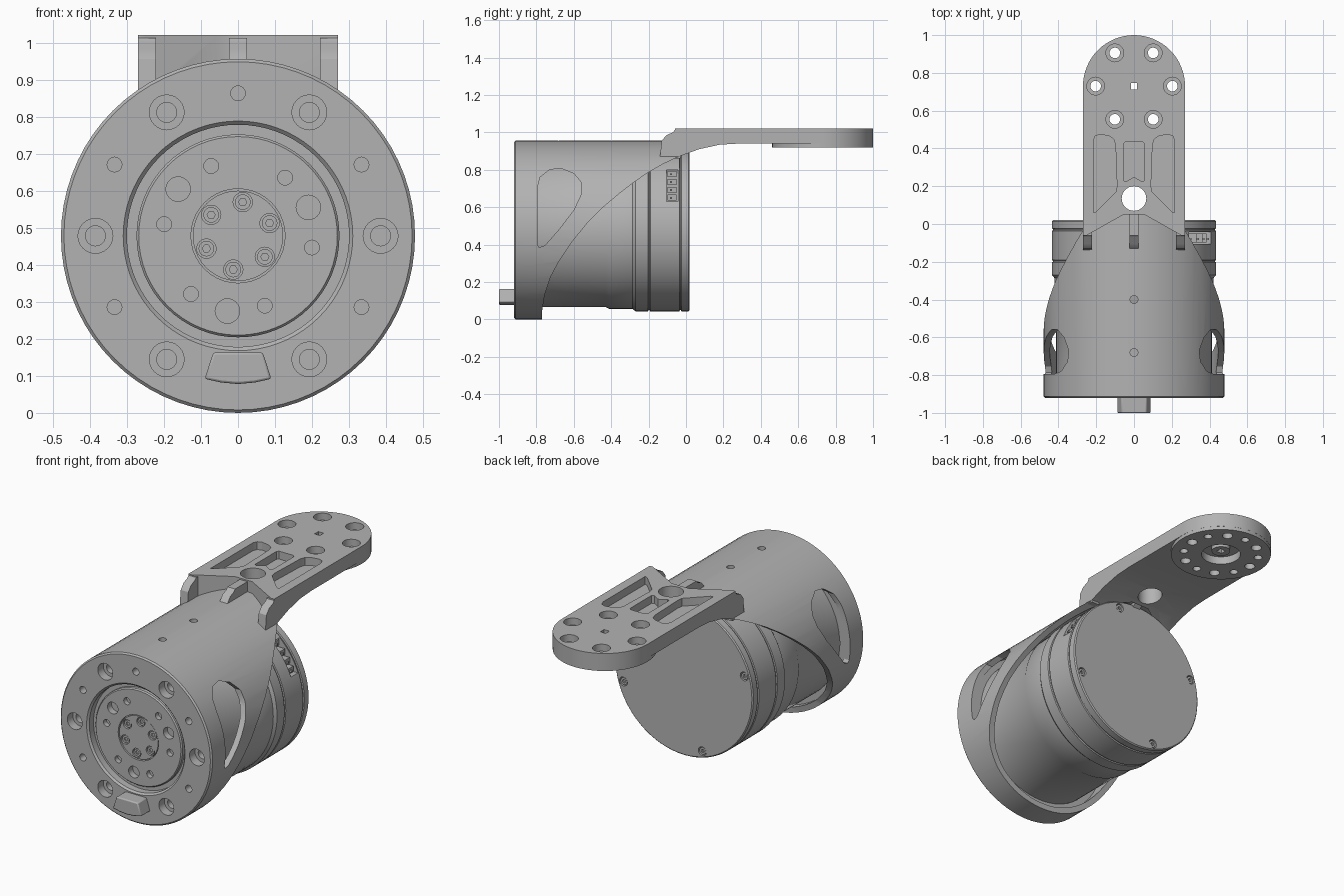
import bpy, bmesh
from math import sin, cos, pi, radians, sqrt
from mathutils import Matrix

if "Cube" in bpy.data.objects:
    bpy.data.objects.remove(bpy.data.objects["Cube"])

ZC = 0.478          # height of the motor axis
R = 0.478           # outer radius of the housing
TIP = 0.73          # centre of the round arm end

metal = bpy.data.materials.new("machined_grey")
metal.use_nodes = True
grey = (0.45, 0.45, 0.45, 1)
metal.diffuse_color = grey
metal.node_tree.nodes["Principled BSDF"].inputs["Base Color"].default_value = grey


def finish(bm, name):
    bmesh.ops.remove_doubles(bm, verts=bm.verts, dist=1e-5)
    bmesh.ops.recalc_face_normals(bm, faces=bm.faces)
    mesh = bpy.data.meshes.new(name)
    bm.to_mesh(mesh)
    bm.free()
    mesh.materials.append(metal)
    ob = bpy.data.objects.new(name, mesh)
    bpy.context.collection.objects.link(ob)
    return ob


def circle(a, b, r, n=24, turn=0):
    return [(a + r * cos(turn + 2 * pi * i / n), b + r * sin(turn + 2 * pi * i / n)) for i in range(n)]


def ring(a, b, r, count, start=0):
    """Centres of holes evenly spaced on a circle, start in degrees."""
    return [(a + r * cos(radians(start) + 2 * pi * i / count),
             b + r * sin(radians(start) + 2 * pi * i / count)) for i in range(count)]


def rect(a0, a1, b0, b1):
    return [(a0, b0), (a1, b0), (a1, b1), (a0, b1)]


def solid(name, prisms):
    """Prisms given as (outline, axis, low, high)."""
    place = {"x": lambda a, b, h: (h, a, b),
             "y": lambda a, b, h: (a, h, b),
             "z": lambda a, b, h: (a, b, h)}
    bm = bmesh.new()
    for outline, axis, lo, hi in prisms:
        low = [bm.verts.new(place[axis](a, b, lo)) for a, b in outline]
        high = [bm.verts.new(place[axis](a, b, hi)) for a, b in outline]
        bm.faces.new(low)
        bm.faces.new(high)
        for i in range(len(low)):
            bm.faces.new((low[i - 1], low[i], high[i], high[i - 1]))
    return finish(bm, name)


def lathe(name, profile, steps=64):
    """Turn an (r, y) profile around the motor axis."""
    bm = bmesh.new()
    vs = [bm.verts.new((r, y, ZC)) for r, y in profile]
    es = [bm.edges.new(p) for p in zip(vs, vs[1:])]
    if profile[0][0] > 0:
        es.append(bm.edges.new((vs[-1], vs[0])))
    bmesh.ops.spin(bm, geom=vs + es, cent=(0, 0, ZC), axis=(0, 1, 0),
                   angle=2 * pi, steps=steps)
    return finish(bm, name)


def combine(ob, prisms, operation="DIFFERENCE"):
    tool = solid("cutter", prisms)
    tool.hide_render = True
    mod = ob.modifiers.new("combine", "BOOLEAN")
    mod.operation, mod.solver, mod.object = operation, "EXACT", tool
    mod.use_self = True
    bpy.context.view_layer.objects.active = ob
    bpy.ops.object.modifier_apply(modifier=mod.name)
    bpy.data.objects.remove(tool)


# Sweeping edge shared by the housing and the underside of the arm (y, z)
sweep = [(-0.77, -0.1), (-0.77, 0.04), (-0.755, 0.134), (-0.725, 0.225), (-0.68, 0.31),
         (-0.605, 0.42), (-0.52, 0.524), (-0.44, 0.602), (-0.36, 0.67), (-0.28, 0.732),
         (-0.2, 0.787), (-0.12, 0.832), (-0.04, 0.87), (0.07, 0.91), (0.18, 0.934), (0.28, 0.94)]

# Housing: bored front plate and thin sleeve
housing = lathe("housing", [
    (0.305, -0.915), (0.31, -0.92), (0.47, -0.92), (R, -0.912), (R, 0.06),
    (0.445, 0.06), (0.445, -0.8), (0.3, -0.8), (0.3, -0.91)], 72)
combine(housing, [(sweep + [(0.28, -0.1)], "x", -0.6, 0.6)])
slot = [(-0.795, 0.40), (-0.795, 0.70), (-0.78, 0.76), (-0.73, 0.80), (-0.67, 0.808),
        (-0.60, 0.78), (-0.558, 0.73), (-0.56, 0.67), (-0.60, 0.585), (-0.68, 0.48),
        (-0.755, 0.395), (-0.785, 0.385)]
cuts = [(slot, "x", -0.6, 0.6)]
for x, z in ring(0, ZC, 0.385, 6):
    cuts += [(circle(x, z, 0.047), "y", -1, -0.87), (circle(x, z, 0.027), "y", -0.95, -0.79)]
for x, z in ring(0, ZC, 0.385, 6, 30):
    if z > 0.2:
        cuts.append((circle(x, z, 0.02, 16), "y", -1, -0.85))
cuts += [(circle(0, y, 0.021, 16), "z", 0.9, 1.1) for y in (-0.4, -0.68)]
combine(housing, cuts)

# Locating key on the front plate
key = solid("front_key", [([(-0.09, 0.092), (-0.045, 0.082), (0, 0.078), (0.045, 0.082),
                            (0.09, 0.092), (0.067, 0.163), (-0.067, 0.163)], "y", -1, -0.9)])
bevel = key.modifiers.new("soft_edges", "BEVEL")
bevel.width, bevel.segments = 0.006, 2

# Rotor plate with its holes and centre hub
rotor = lathe("rotor_plate", [(0, -0.897), (0.268, -0.897), (0.274, -0.89), (0.274, -0.872),
                              (0.305, -0.872), (0.305, -0.79), (0, -0.79)])
cuts = [(circle(0, ZC, 0.127, 40), "y", -1, -0.88)]
cuts += [(circle(x, z, 0.033), "y", -1, -0.86) for x, z in ring(0, ZC, 0.205, 3, 22)]
cuts += [(circle(x, z, 0.02, 16), "y", -1, -0.87) for x, z in ring(0, ZC, 0.202, 6, -9)]
combine(rotor, cuts)
hub = solid("rotor_hub", [(circle(0, ZC, 0.122, 40), "y", -0.893, -0.85)])
bolts = ring(0, ZC, 0.092, 6, 22)
combine(hub, [(circle(x, z, 0.026), "y", -1, -0.873) for x, z in bolts])
heads = solid("hub_bolts", [(circle(x, z, 0.021), "y", -0.888, -0.86) for x, z in bolts])
combine(heads, [(circle(x, z, 0.011, 6), "y", -1, -0.875) for x, z in bolts])

# Motor body with stepped rings and seams
motor = lathe("motor_body", [
    (0, -0.795), (0.412, -0.795), (0.412, -0.43), (0.422, -0.41), (0.422, -0.285),
    (0.435, -0.27), (0.435, -0.203), (0.429, -0.2), (0.429, -0.194), (0.435, -0.191),
    (0.435, -0.036), (0.429, -0.033), (0.429, -0.027), (0.435, -0.024),
    (0.435, 0.014), (0.429, 0.02), (0, 0.02)], 72)
screws = ring(0, ZC, 0.398, 4, -17)
cuts = [(circle(x, z, 0.025), "y", 0.002, 0.1) for x, z in screws]
cuts.append((rect(-0.105, -0.042, 0.63, 0.8), "x", 0.28, 0.6))
combine(motor, cuts)
caps = solid("back_screws", [(circle(x, z, 0.02), "y", -0.005, 0.016) for x, z in screws])
combine(caps, [(circle(x, z, 0.01, 6), "y", 0.005, 0.1) for x, z in screws])

# Connector sockets set in the motor side
sockets = []
for i in range(4):
    z = 0.635 + 0.042 * i
    edge = sqrt(0.428 ** 2 - (z + 0.03 - ZC) ** 2)
    sockets.append((rect(-0.098, -0.05, z, z + 0.032), "x", 0.26, edge))
    sockets.append((rect(-0.085, -0.075, z + 0.01, z + 0.02), "x", 0.27, edge + 0.012))
solid("connector_sockets", sockets)

# Arm: side profile trimmed by the plan outline
arm = solid("arm", [([(-0.2, 1.02), (1.1, 1.02), (1.1, 0.94)] + sweep[:9:-1],
                     "x", -0.3, 0.3)])
plan = [(0.27 * cos(pi * i / 32), TIP + 0.27 * sin(pi * i / 32)) for i in range(33)]
plan += [(-0.27, -0.06), (-0.25, -0.06), (-0.055, 0.05), (0.055, 0.05), (0.25, -0.06), (0.27, -0.06)]
combine(arm, [(plan, "z", 0.7, 1.2)], "INTERSECT")
combine(arm, [(circle(0, TIP, 0.2695, 64), "z", 0.92, 0.96)], "UNION")

# Arm holes and lightening pockets
cuts = [(circle(0, 0.135, 0.065, 32), "z", 0.7, 1.2),
        (rect(-0.017, 0.017, TIP - 0.017, TIP + 0.017), "z", 0.8, 1.2)]
for x, y in ring(0, TIP, 0.203, 6):
    cuts += [(circle(x, y, 0.047), "z", 0.98, 1.2), (circle(x, y, 0.028), "z", 0.8, 1.1)]
cuts += [(circle(x, y, 0.022, 16), "z", 0.8, 0.95) for x, y in ring(0, TIP, 0.203, 6, 30)]
for s in (1, -1):
    pocket = [(0.215, 0.06), (0.215, 0.44), (0.205, 0.465), (0.18, 0.475), (0.13, 0.465),
              (0.108, 0.45), (0.098, 0.42), (0.09, 0.2), (0.095, 0.17), (0.2, 0.065)]
    cuts.append(([(s * x, y) for x, y in pocket], "z", 0.975, 1.2))
cuts.append(([(-0.055, 0.23), (-0.04, 0.225), (0, 0.25), (0.04, 0.225), (0.055, 0.23),
              (0.055, 0.425), (0.045, 0.435), (-0.045, 0.435), (-0.055, 0.425)], "z", 0.975, 1.2))
combine(arm, cuts)

# Round recess under the arm end, with a small centre boss
combine(arm, [(circle(0, TIP, 0.105, 40), "z", 0.8, 0.965)])
boss = solid("arm_boss", [(circle(0, TIP, 0.05, 32), "z", 0.94, 0.97)])
combine(boss, [(rect(-0.017, 0.017, TIP - 0.017, TIP + 0.017), "z", 0.8, 1.2)])

# Ribs bracing the arm against the housing
rib = [(-0.14, 0.86), (-0.13, 0.955), (-0.105, 0.985), (-0.07, 1.0), (-0.06, 1.012)]
for name, x, back in (("left_rib", 0.246, -0.035), ("centre_rib", 0, 0.06), ("right_rib", -0.246, -0.035)):
    solid(name, [(rib + [(back, 1.012), (back, 0.93), (-0.03, 0.86)], "x", x - 0.024, x + 0.024)])

# Smooth the round walls and keep hard edges crisp
for ob in bpy.context.scene.objects:
    ob.select_set(ob.type == "MESH" and metal.name in ob.data.materials)
bpy.context.view_layer.objects.active = housing
bpy.ops.object.shade_smooth_by_angle(angle=radians(30))
